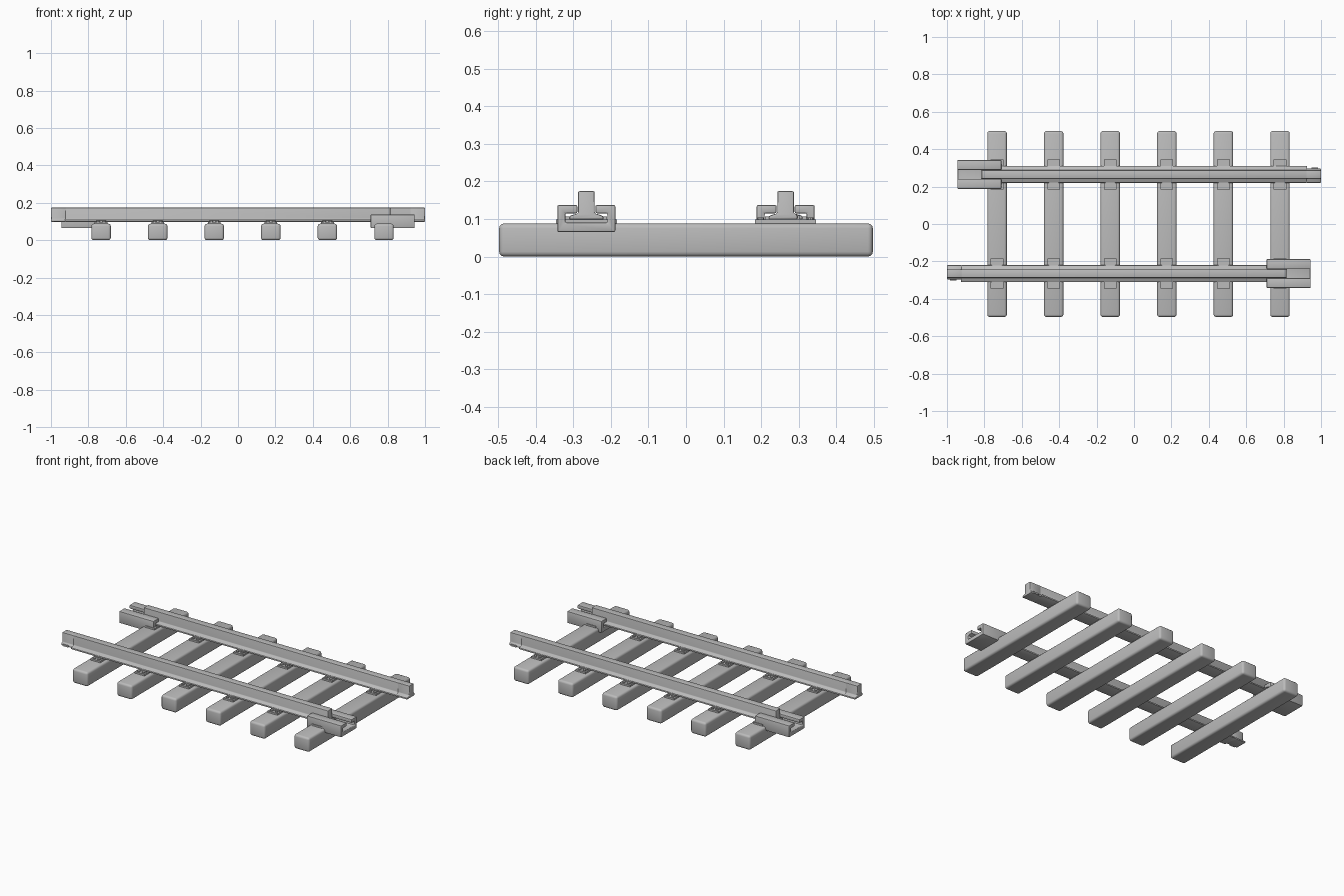
import bpy
import math

cube = bpy.data.objects.get("Cube")
if cube:
    bpy.data.objects.remove(cube, do_unlink=True)

grey = bpy.data.materials.new("grey")
grey.use_nodes = True
grey.diffuse_color = (0.5, 0.5, 0.5, 1)
grey.node_tree.nodes["Principled BSDF"].inputs["Base Color"].default_value = (0.5, 0.5, 0.5, 1)

GAUGE = 0.265          # distance of each rail from the centre line
SLEEPERS = [-0.732 + 0.3025 * i for i in range(6)]


def add_mesh(name, verts, faces, bevel=0.0, segments=2):
    mesh = bpy.data.meshes.new(name)
    mesh.from_pydata(verts, [], faces)
    mesh.materials.append(grey)
    obj = bpy.data.objects.new(name, mesh)
    bpy.context.collection.objects.link(obj)
    bpy.ops.object.select_all(action="DESELECT")
    obj.select_set(True)
    bpy.context.view_layer.objects.active = obj
    if bevel:
        mod = obj.modifiers.new("Rounded edges", "BEVEL")
        mod.width, mod.segments = bevel, segments
        mod.limit_method = "ANGLE"
        bpy.ops.object.modifier_apply(modifier=mod.name)
    bpy.ops.object.shade_smooth_by_angle(angle=math.radians(35))
    return obj


def extrude_x(name, profile, x0, x1, turn=1, bevel=0.0):
    """Sweep a y-z profile along x; turn = -1 spins the part half a turn about z."""
    n = len(profile)
    verts = [(turn * x, turn * (y - GAUGE), z) for x in (x0, x1) for y, z in profile]
    faces = [tuple(reversed(range(n))), tuple(range(n, 2 * n))]
    faces += [(i, (i + 1) % n, n + (i + 1) % n, n + i) for i in range(n)]
    return add_mesh(name, verts, faces, bevel)


def box_profile(y0, y1, z0, z1):
    return [(y0, z0), (y1, z0), (y1, z1), (y0, z1)]


def mirrored(half):
    """Complete a profile from its +y half, listed from bottom to top."""
    return half + [(-y, z) for y, z in reversed(half)]


def bolt(name, x, y, z0, z1, radius, sides=10):
    ring = [(radius * math.cos(2 * math.pi * i / sides),
             radius * math.sin(2 * math.pi * i / sides)) for i in range(sides)]
    verts = [(x + a, y + b, z) for z in (z0, z1) for a, b in ring]
    faces = [tuple(reversed(range(sides))), tuple(range(sides, 2 * sides))]
    faces += [(i, (i + 1) % sides, sides + (i + 1) % sides, sides + i) for i in range(sides)]
    add_mesh(name, verts, faces)


# Rounded sleepers
for i, x in enumerate(SLEEPERS):
    verts = [(x + sx * 0.052, sy * 0.497, z) for z in (0, 0.088)
             for sx, sy in ((-1, -1), (1, -1), (1, 1), (-1, 1))]
    faces = [(3, 2, 1, 0), (4, 5, 6, 7), (0, 1, 5, 4), (1, 2, 6, 5), (2, 3, 7, 6), (3, 0, 4, 7)]
    add_mesh(f"sleeper_{i + 1}", verts, faces, 0.013, 3)

# Rail cross-sections: full foot, and the foot cut back on its outer side
rail_half = [(0.045, 0.098), (0.045, 0.108), (0.022, 0.115), (0.022, 0.174)]
rail = mirrored(rail_half)
notched = rail_half + [(-0.022, 0.174), (-0.022, 0.115), (-0.031, 0.112), (-0.031, 0.098)]
# Open-topped channel that receives the next rail
channel = mirrored([(0.077, 0.065), (0.077, 0.137), (0.024, 0.137),
                    (0.024, 0.115), (0.056, 0.115), (0.056, 0.09)])

for side, turn in (("front", 1), ("back", -1)):
    extrude_x(f"{side}_rail", rail, -0.925, 0.815, turn, 0.004)
    extrude_x(f"{side}_rail_end", notched, -1.0, -0.921, turn, 0.004)
    extrude_x(f"{side}_rail_catch", box_profile(-0.037, -0.02, 0.099, 0.109), -0.985, -0.95, turn)
    extrude_x(f"{side}_connector", channel, 0.709, 0.944, turn, 0.004)
    # Fixing plates with two bolts on each side of the rail
    for i, x in enumerate(SLEEPERS):
        x *= turn
        label = f"{side}_{i + 1}"
        extrude_x(f"fixing_plate_{label}", box_profile(-0.081, 0.081, 0.082, 0.098),
                  x - 0.034, x + 0.034, turn)
        for s in (-1, 1):
            extrude_x(f"rail_clip_{label}", box_profile(*sorted((s * 0.03, s * 0.055)), 0.095, 0.106),
                      x - 0.026, x + 0.026, turn)
            for dx in (-0.016, 0.016):
                bolt(f"bolt_{label}", turn * (x + dx), turn * (s * 0.066 - GAUGE), 0.095, 0.104, 0.009)
